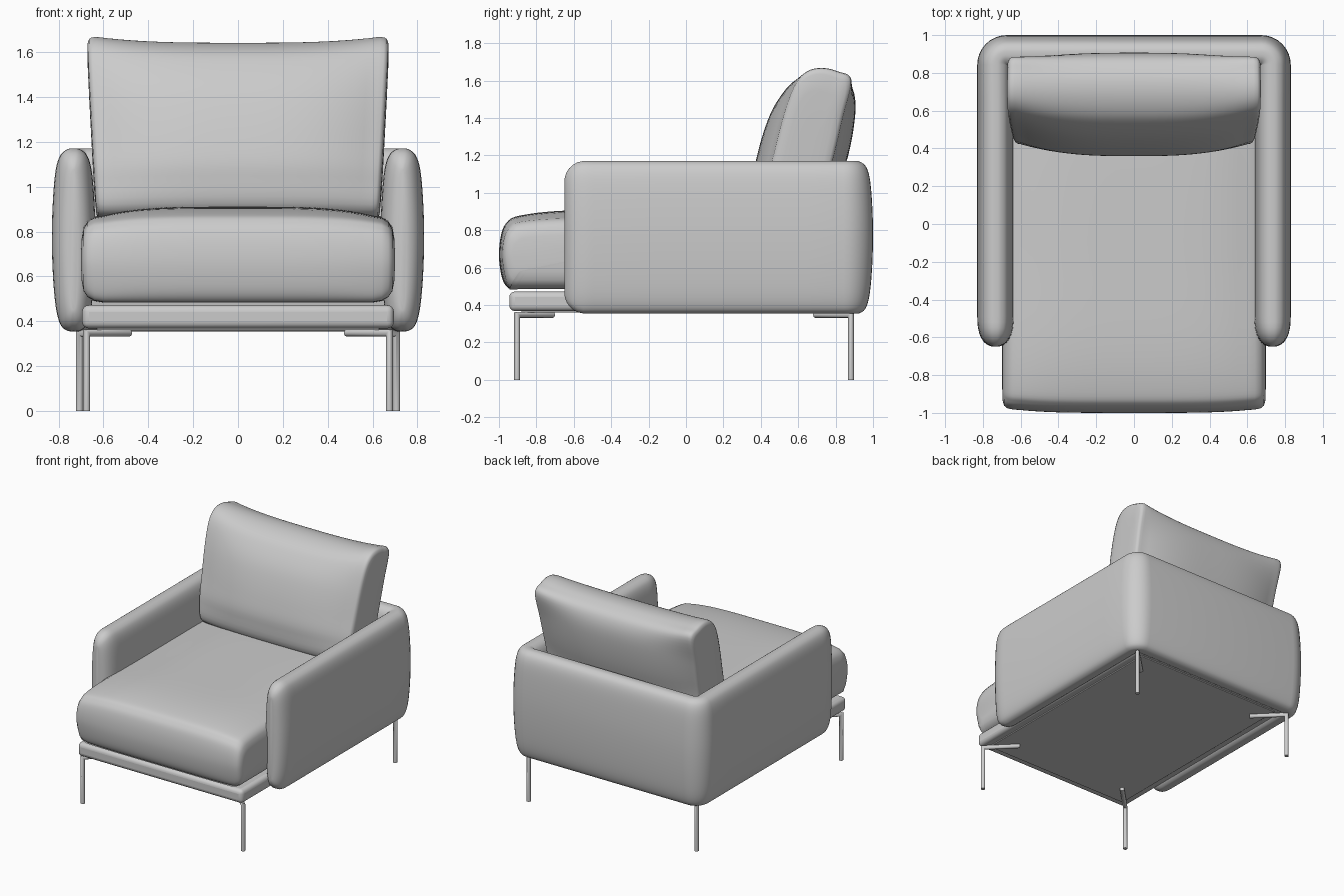
import bpy, bmesh
from math import sin, cos, pi, sqrt
from mathutils import Vector

if "Cube" in bpy.data.objects:
    bpy.data.objects.remove(bpy.data.objects["Cube"])


def loft(name, rings, angle=50):
    """Skin a list of equal-length closed rings and cap both ends."""
    bm = bmesh.new()
    rows = [[bm.verts.new(p) for p in r] for r in rings]
    n = len(rows[0])
    for a, b in zip(rows, rows[1:]):
        for i in range(n):
            j = (i + 1) % n
            bm.faces.new((a[i], a[j], b[j], b[i]))
    bm.faces.new(rows[0])
    bm.faces.new(rows[-1])
    bmesh.ops.recalc_face_normals(bm, faces=bm.faces)
    me = bpy.data.meshes.new(name)
    bm.to_mesh(me)
    bm.free()
    ob = bpy.data.objects.new(name, me)
    bpy.context.collection.objects.link(ob)
    bpy.ops.object.select_all(action='DESELECT')
    bpy.context.view_layer.objects.active = ob
    ob.select_set(True)
    bpy.ops.object.shade_smooth_by_angle(angle=angle * pi / 180)
    return ob


def smooth_loop(pts, steps=6):
    """Closed Catmull-Rom curve through 2D points."""
    pts = [Vector(p) for p in pts]
    n, out = len(pts), []
    for i in range(n):
        a, b, c, d = (pts[(i + k) % n] for k in (-1, 0, 1, 2))
        for s in range(steps):
            t = s / steps
            out.append(0.5 * (2 * b + (c - a) * t + (2 * a - 5 * b + 4 * c - d) * t * t
                              + (3 * b - a - 3 * c + d) * t ** 3))
    return out


def cushion(name, mid, end, flat, power, ends, centre, width=lambda z: 1):
    """Loft along x, blending a middle profile into an end profile, then rounding off the sides."""
    mid, end, c = smooth_loop(mid), smooth_loop(end), Vector(centre)
    half = [(flat * i / 12, (i / 12) ** power, 1, 1) for i in range(13)] + [(x, 1, sy, sz) for x, sy, sz in ends]
    stations = [(-x, w, sy, sz) for x, w, sy, sz in reversed(half[1:])] + half
    rings = []
    for x, w, sy, sz in stations:
        ring = []
        for a, b in zip(mid, end):
            p = a.lerp(b, w) - c
            y, z = c.x + p.x * sy, c.y + p.y * sz
            ring.append((x * width(z), y, z))
        rings.append(ring)
    return loft(name, rings)


# Seat cushion
cushion("seat_cushion",
        [(-.955, .495), (-.985, .55), (-1, .66), (-.99, .77), (-.96, .84), (-.89, .878), (-.65, .905), (-.2, .91),
         (.5, .91), (.8, .89), (.87, .7), (.83, .49), (.75, .485), (-.8, .485), (-.91, .485)],
        [(-.945, .495), (-.97, .55), (-.985, .66), (-.975, .76), (-.945, .82), (-.88, .852), (-.65, .87), (-.2, .87),
         (.5, .87), (.8, .86), (.86, .7), (.82, .49), (.75, .485), (-.8, .485), (-.90, .485)],
        .60, 4,
        [(.64, .997, .965), (.67, .99, .88), (.688, .975, .74), (.697, .94, .5), (.70, .6, .15)],
        (-.05, .675))

# Back cushion, leaning backwards
cushion("back_cushion",
        [(.885, 1.57), (.80, 1.63), (.70, 1.64), (.60, 1.61), (.53, 1.55), (.45, 1.42), (.385, 1.22),
         (.36, 1.05), (.41, .88), (.72, .86), (.85, 1.14), (.905, 1.42)],
        [(.885, 1.60), (.81, 1.65), (.72, 1.668), (.64, 1.645), (.58, 1.575), (.525, 1.43), (.47, 1.22),
         (.43, 1.04), (.45, .88), (.70, .87), (.785, 1.17), (.84, 1.40)],
        .62, 3,
        [(.64, .985, .992), (.651, .95, .975), (.659, .86, .92), (.663, .65, .7), (.664, .3, .3)],
        (.66, 1.26), lambda z: .96 + .06 * (z - .9) / .75)

# Padded shell: one lens-shaped section swept round both arms and the back
right = [(.32, .985), (.62, .92), (.82, .77), (.94, .48), (1, .08), (.96, -.35), (.83, -.72), (.62, -.92), (.32, -.99)]
section = smooth_loop([(0, 1)] + right + [(0, -1)] + [(-u, v) for u, v in reversed(right)], 4)
X, BACK, TIP, R, T, H, ZC = .733, .903, -.65, .06, .097, .408, .763
half = []
for s in (.001, .004, .012, .025, .045, .07, .1, .13, .16, .5, 1, 1.3):
    k = min(s / .16, 1)
    q = min(s, .11)
    thick = T * (1 - (1 - k) ** 2.4) ** (1 / 2.4)
    high = H - .11 + sqrt(.11 ** 2 - (.11 - q) ** 2)
    half.append((X, TIP + s, 1, 0, thick, high))
for i in range(9):
    a = i * pi / 16
    half.append((X - R + R * cos(a), BACK - R + R * sin(a), cos(a), sin(a), T, H))
path = half + [(0, BACK, 0, 1, T, H)] + [(-x, y, -nx, ny, t, h) for x, y, nx, ny, t, h in reversed(half)]
loft("arm_and_back_shell", [[(x + nx * u * t, y + ny * u * t, ZC + v * h) for u, v in section]
                            for x, y, nx, ny, t, h in path])


# Base frame and underside panel
def slab(name, x, y0, y1, z0, z1, bevel):
    bpy.ops.mesh.primitive_cube_add(size=1, location=(0, (y0 + y1) / 2, (z0 + z1) / 2))
    ob = bpy.context.object
    ob.name = name
    ob.scale = (2 * x, y1 - y0, z1 - z0)
    bpy.ops.object.transform_apply(location=False, rotation=False, scale=True)
    mod = ob.modifiers.new("soft_edges", 'BEVEL')
    mod.width, mod.segments = bevel, 4
    bpy.ops.object.shade_smooth_by_angle(angle=pi / 5)


slab("base_frame", .695, -.945, .9, .368, .472, .03)
slab("underside_panel", .63, -.88, .84, .36, .40, .004)

# Legs: thin rod with a mitred bar running diagonally inwards under the base
r, bar_z = .016, .348
up = Vector((0, 0, 1))
for label, lx, ly in (("front", .675, -.903), ("rear", .707, .882)):
    for side, sx in (("left", -1), ("right", 1)):
        foot = Vector((sx * lx, ly, 0))
        d = Vector((-sx, 1 if ly < 0 else -1, 0)).normalized()
        n1 = d.cross(up)
        spine = [(foot, d), (foot + up * bar_z, d - up), (foot + up * bar_z + d * .27, -up)]
        loft(f"{label}_{side}_leg",
             [[c + r * (cos(k * pi / 8) * n1 + sin(k * pi / 8) * n2) for k in range(16)] for c, n2 in spine])
